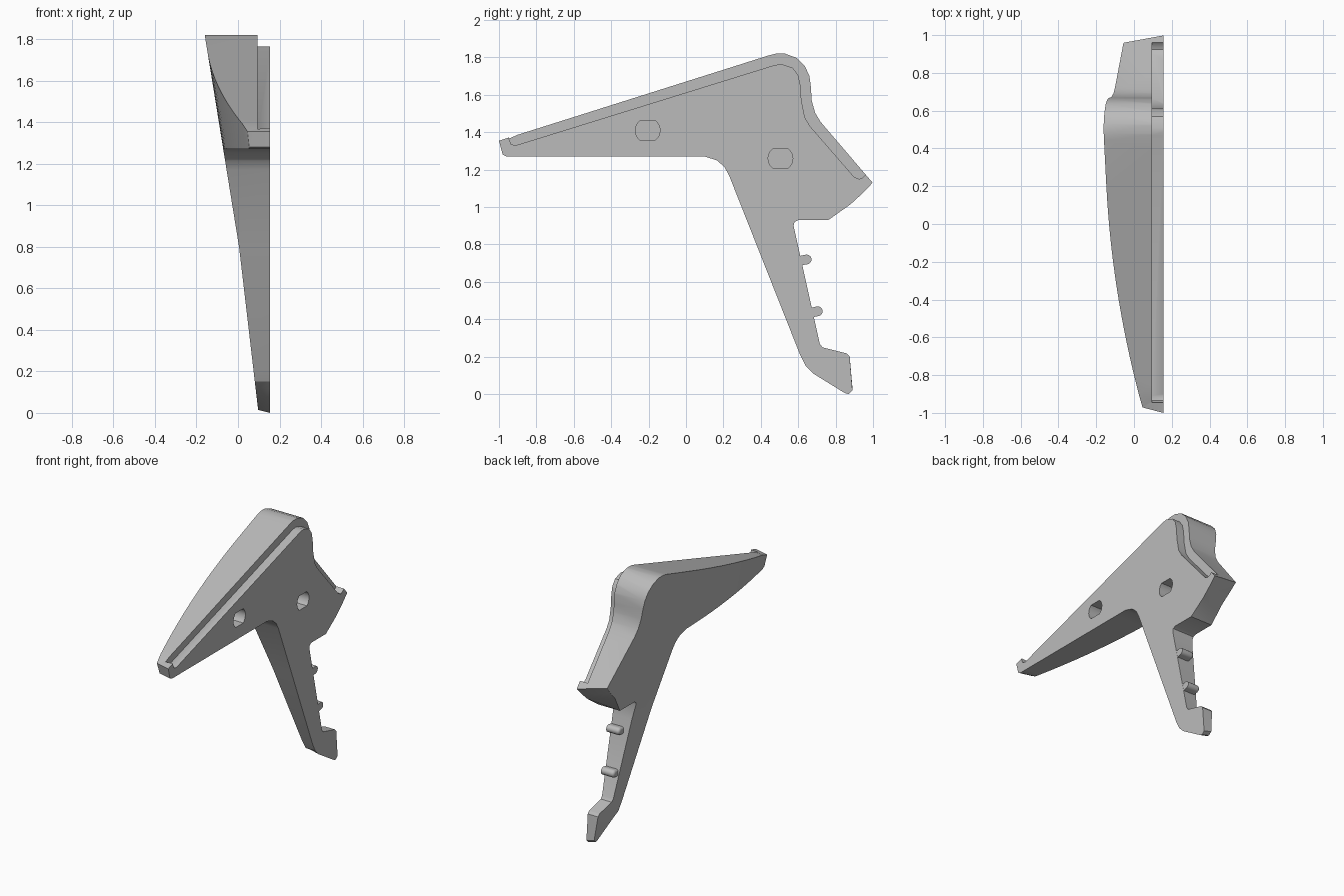
import bpy, bmesh, math
from mathutils import Vector

if "Cube" in bpy.data.objects:
    bpy.data.objects.remove(bpy.data.objects["Cube"])

FLAT = 0.155      # x of the flat mating face
GROOVE = 0.095    # x of the rabbet floor

grey = bpy.data.materials.new("plain_grey")
grey.use_nodes = True
grey.diffuse_color = (0.5, 0.5, 0.5, 1)
grey.node_tree.nodes["Principled BSDF"].inputs["Base Color"].default_value = (0.5, 0.5, 0.5, 1)


def prism(points, x0, x1):
    """Extrude a (y, z) outline between two x positions."""
    bm = bmesh.new()
    face = bm.faces.new([bm.verts.new((x0, y, z)) for y, z in points])
    ext = bmesh.ops.extrude_face_region(bm, geom=[face])
    for v in ext["geom"]:
        if isinstance(v, bmesh.types.BMVert):
            v.co.x = x1
    bmesh.ops.recalc_face_normals(bm, faces=bm.faces)
    return bm


def to_object(name, bm):
    mesh = bpy.data.meshes.new(name)
    bm.to_mesh(mesh)
    bm.free()
    mesh.materials.append(grey)
    ob = bpy.data.objects.new(name, mesh)
    bpy.context.collection.objects.link(ob)
    return ob


def smooth(ob):
    bpy.ops.object.select_all(action='DESELECT')
    ob.select_set(True)
    bpy.context.view_layer.objects.active = ob
    bpy.ops.object.shade_smooth_by_angle(angle=math.radians(30))


def outer_x(y, z):
    """Outer skin: thick at the top, thin towards the foot and the front tip."""
    slope = 0.162 if z > 0.8 else 0.117
    return 0.005 - slope * (z - 0.8) + 0.095 * max(0, 0.2 - y) ** 2


def draft(y, z):
    """Direction in which the end faces lean inwards, or None elsewhere."""
    if z < 0.12:
        return Vector((0, 0, 0.25))
    if y < -0.95:
        return Vector((0, 0.28, 0))
    if y > 0.87 and 1.0 < z < 1.2:
        return Vector((0, -0.19, 0.22))
    return None


# Main bracket outline: arm, shoulder, back slope, notch, leg and foot
outline = [
    (-1, 1.355), (0.44, 1.81), (0.48, 1.82), (0.53, 1.82), (0.59, 1.798),
    (0.635, 1.755), (0.66, 1.70), (0.668, 1.64), (0.672, 1.57), (0.69, 1.505),
    (0.72, 1.455), (0.998, 1.13), (0.94, 1.07), (0.88, 1.015), (0.76, 0.93),
    (0.60, 0.93), (0.58, 0.92), (0.575, 0.90), (0.715, 0.27), (0.73, 0.25),
    (0.86, 0.217), (0.875, 0.2), (0.89, 0.02), (0.87, 0), (0.85, 0.005),
    (0.68, 0.11), (0.64, 0.15), (0.61, 0.21), (0.23, 1.17), (0.205, 1.215),
    (0.165, 1.25), (0.10, 1.27), (-0.96, 1.27), (-0.98, 1.28)]
bm = prism(outline, FLAT, 0)

# Cross lines that let the outer skin curve
cuts = [((0, 0.2 - i * 0.1, 0), (0, 1, 0)) for i in range(12)] + [((0, 0, 0.8), (0, 0, 1))]
for co, no in cuts:
    bmesh.ops.bisect_plane(bm, geom=bm.verts[:] + bm.edges[:] + bm.faces[:],
                           dist=1e-5, plane_co=co, plane_no=no)

ends = set()
for v in bm.verts:
    if v.co.x < 0.01:
        lean = draft(v.co.y, v.co.z)
        if lean:
            v.co += lean * (FLAT - outer_x(v.co.y, v.co.z))
            ends.add(v)
        v.co.x = outer_x(v.co.y, v.co.z)
bm.normal_update()

# Soften the outer rim at the drafted ends
rim = [e for e in bm.edges if all(v in ends for v in e.verts)
       and len(e.link_faces) == 2
       and sum(f.normal.x < -0.7 for f in e.link_faces) == 1]
bmesh.ops.bevel(bm, geom=rim, offset=0.02, segments=3, profile=0.5,
                affect='EDGES', clamp_overlap=True)
bmesh.ops.triangulate(bm, faces=bm.faces)
bmesh.ops.recalc_face_normals(bm, faces=bm.faces)
bracket = to_object("bracket", bm)

# Rabbet along the top and back edges of the flat face
rabbet = [
    (-0.95, 1.42), (-0.945, 1.36), (-0.935, 1.335), (-0.91, 1.33), (0.47, 1.758),
    (0.51, 1.765), (0.57, 1.745), (0.60, 1.705), (0.612, 1.65), (0.617, 1.57),
    (0.635, 1.48), (0.665, 1.43), (0.90, 1.16), (0.925, 1.15), (0.945, 1.157),
    (1.06, 1.27), (0.9, 2), (0.3, 2)]
cutters = [to_object("rabbet_cutter", prism(rabbet, GROOVE, 0.3))]

# Blind sockets: round with flattened top and bottom
for label, cy, cz in (("front", -0.205, 1.41), ("rear", 0.505, 1.26)):
    ring = []
    for side in (0, math.pi):
        for i in range(9):
            a = side + math.radians(-50 + i * 12.5)
            ring.append((cy + 0.066 * math.cos(a), cz + 0.0505 / 0.766 * math.sin(a)))
    cutters.append(to_object(label + "_socket_cutter", prism(ring, 0.03, 0.3)))

for c in cutters:
    mod = bracket.modifiers.new(c.name, 'BOOLEAN')
    mod.operation = 'DIFFERENCE'
    mod.solver = 'EXACT'
    mod.object = c

# Bake the cuts, then drop the cutters
deps = bpy.context.evaluated_depsgraph_get()
cut_mesh = bpy.data.meshes.new_from_object(bracket.evaluated_get(deps))
bracket.modifiers.clear()
bracket.data = cut_mesh
for c in cutters:
    bpy.data.objects.remove(c)
smooth(bracket)

# Two rounded pegs on the back of the leg
for label, cy, cz in (("upper", 0.645, 0.72), ("lower", 0.705, 0.443)):
    r = 0.026
    pts = [(cy + r * math.cos(math.radians(-80 + i * 20)),
            cz + r * math.sin(math.radians(-80 + i * 20))) for i in range(10)]
    pts += [(cy - 0.04, cz + 0.018), (cy - 0.04, cz - 0.034)]
    bm = prism(pts, FLAT - 0.001, 0.055)
    end = [e for e in bm.edges if all(v.co.x < 0.06 for v in e.verts)]
    bmesh.ops.bevel(bm, geom=end, offset=0.018, segments=4, profile=0.5,
                    affect='EDGES', clamp_overlap=True)
    smooth(to_object(label + "_peg", bm))
